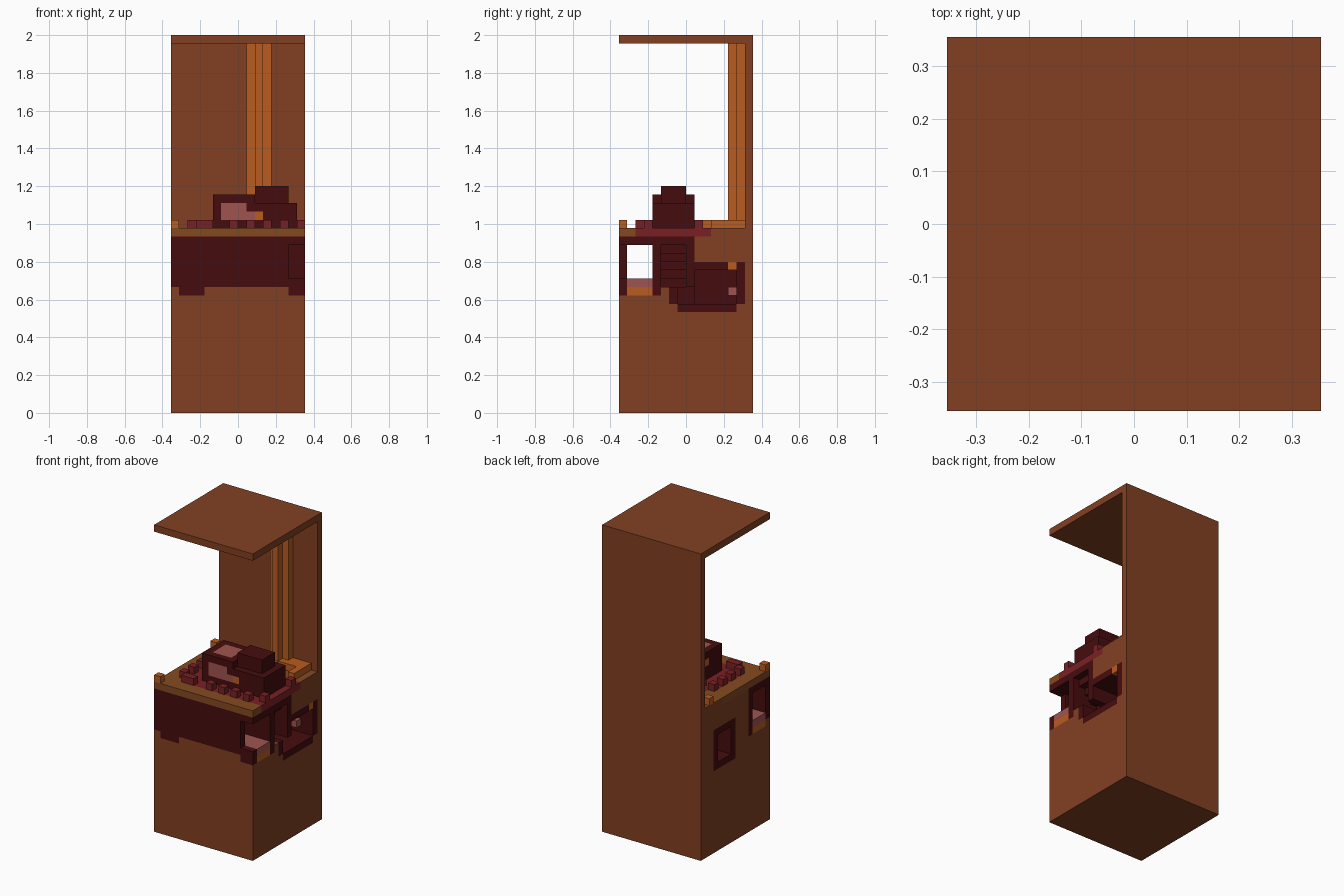
import bpy, bmesh
from mathutils import Vector

cube = bpy.data.objects.get("Cube")
if cube:
    bpy.data.objects.remove(cube, do_unlink=True)

U = 2 / 45          # edge length of one block
HALF = 8            # blocks from the centre to a side


def linear(c):
    c /= 255
    return c / 12.92 if c <= 0.04045 else ((c + 0.055) / 1.055) ** 2.4


def material(name, r, g, b):
    m = bpy.data.materials.new(name)
    m.use_nodes = True
    col = (linear(r), linear(g), linear(b), 1)
    m.diffuse_color = col
    bsdf = m.node_tree.nodes["Principled BSDF"]
    bsdf.inputs["Base Color"].default_value = col
    bsdf.inputs["Roughness"].default_value = 0.9
    return m


SOIL = material("soil brown", 130, 64, 34)
TURF = material("topsoil brown", 132, 74, 32)
DARK = material("dark red rock", 70, 12, 14)
RED = material("red rock", 122, 32, 36)
PINK = material("pink", 160, 84, 80)
ORANGE = material("orange lava", 186, 92, 32)

cells = {}          # block position -> part name
parts = {}          # part name -> (side material, top material)


def fill(name, mat, x, y, z, top=None):
    parts.setdefault(name, (mat, top or mat))
    for i in range(*x):
        for j in range(*y):
            for k in range(*z):
                cells[i, j, k] = name


def carve(x, y, z):
    for i in range(*x):
        for j in range(*y):
            for k in range(*z):
                cells.pop((i, j, k), None)


# Soil block, back wall and roof
fill("soil_block", SOIL, (0, 16), (0, 16), (0, 21))
fill("rear_topsoil", SOIL, (0, 16), (11, 15), (21, 22), TURF)
fill("front_topsoil", TURF, (0, 16), (0, 11), (21, 22))
fill("back_wall", SOIL, (0, 16), (15, 16), (21, 44))
fill("roof", SOIL, (0, 16), (0, 16), (44, 45))

# Front tunnel with its rock lining, open at both sides and at one corner
fill("tunnel_rock", DARK, (0, 16), (0, 5), (15, 21))
for x in ((1, 4), (14, 16)):
    fill("tunnel_rock", DARK, x, (0, 1), (14, 15))
for x in ((0, 1), (15, 16)):
    fill("tunnel_rock", DARK, x, (4, 5), (14, 15))
fill("tunnel_floor", PINK, (0, 16), (1, 4), (15, 16))
fill("tunnel_lava", ORANGE, (0, 16), (1, 4), (14, 15))
carve((0, 16), (1, 4), (16, 20))
carve((14, 16), (0, 1), (16, 20))

# Side cave with a stepped shaft beside it
fill("cave_rock", DARK, (8, 16), (5, 9), (15, 21))
fill("cave_rock", DARK, (8, 16), (6, 9), (13, 15))
fill("cave_rock", DARK, (8, 16), (7, 14), (12, 13))
fill("cave_rock", DARK, (8, 16), (9, 15), (13, 18))
carve((9, 16), (9, 14), (13, 17))
carve((13, 16), (7, 9), (13, 15))
for k in range(5):
    carve((11 + k, 16), (5, 8), (15 + k, 16 + k))
fill("cave_crystal", PINK, (13, 14), (13, 14), (14, 15))
fill("cave_lava", ORANGE, (13, 16), (13, 14), (17, 18))

# Small cave on the other side
fill("small_cave_rock", DARK, (0, 5), (8, 13), (12, 18))
carve((0, 4), (9, 12), (13, 17))

# Red ground and loose blocks around the stone mound
fill("red_ground", RED, (3, 16), (2, 11), (21, 22))
fill("red_ground", RED, (2, 3), (3, 10), (21, 22))
for x, y in ((2, 3), (3, 2), (4, 2), (7, 2), (9, 2), (11, 2), (13, 2), (15, 3),
             (2, 5), (2, 7), (2, 9), (6, 10), (15, 9), (4, 9)):
    fill("loose_red_blocks", RED, (x, x + 1), (y, y + 1), (22, 23))

# Stone mound with glowing patches
fill("mound", DARK, (5, 15), (4, 9), (22, 25))
fill("mound", DARK, (5, 10), (4, 9), (25, 26))
fill("mound", DARK, (10, 14), (5, 8), (25, 27))
fill("mound_front_patch", PINK, (6, 10), (4, 5), (23, 24))
fill("mound_front_patch", PINK, (6, 9), (4, 5), (24, 25))
fill("mound_top_patch", PINK, (6, 9), (5, 8), (25, 26))
fill("mound_lava", ORANGE, (10, 11), (4, 5), (23, 24))
fill("mound_lava", ORANGE, (5, 6), (7, 8), (24, 25))

# Lava fall down the back wall and the pool at its foot
fill("lava_fall", ORANGE, (9, 12), (14, 15), (22, 44))
fill("lava_fall", ORANGE, (10, 11), (13, 14), (22, 44))
fill("lava_pool", ORANGE, (9, 15), (13, 15), (22, 23))
fill("lava_pool", ORANGE, (9, 11), (12, 13), (22, 23))
fill("lava_pool", ORANGE, (14, 15), (11, 13), (22, 23))
fill("lava_pool", ORANGE, (12, 13), (10, 11), (22, 23))
fill("corner_ember", ORANGE, (0, 1), (0, 1), (22, 23))
fill("side_ember", ORANGE, (0, 1), (13, 14), (22, 23))


def build(name, mats):
    """Skin the exposed sides of one part and merge flat areas."""
    bm = bmesh.new()
    for cell, owner in cells.items():
        if owner != name:
            continue
        for axis in range(3):
            for sign in (-1, 1):
                near = list(cell)
                near[axis] += sign
                if tuple(near) in cells:
                    continue
                n, u, v = Vector(), Vector(), Vector()
                n[axis] = sign / 2
                u[(axis + 1) % 3] = 0.5
                v[(axis + 2) % 3] = sign / 2
                mid = Vector(cell) + Vector((0.5 - HALF, 0.5 - HALF, 0.5)) + n
                ring = (mid - u - v, mid + u - v, mid + u + v, mid - u + v)
                face = bm.faces.new([bm.verts.new(p * U) for p in ring])
                face.material_index = int(axis == 2 and sign > 0)
    bmesh.ops.remove_doubles(bm, verts=bm.verts, dist=U / 100)
    bmesh.ops.dissolve_limit(bm, angle_limit=0.01, verts=bm.verts,
                             edges=bm.edges, delimit={'MATERIAL'})
    mesh = bpy.data.meshes.new(name)
    bm.to_mesh(mesh)
    bm.free()
    for m in mats:
        mesh.materials.append(m)
    bpy.context.collection.objects.link(bpy.data.objects.new(name, mesh))


for part, mats in parts.items():
    build(part, mats)
